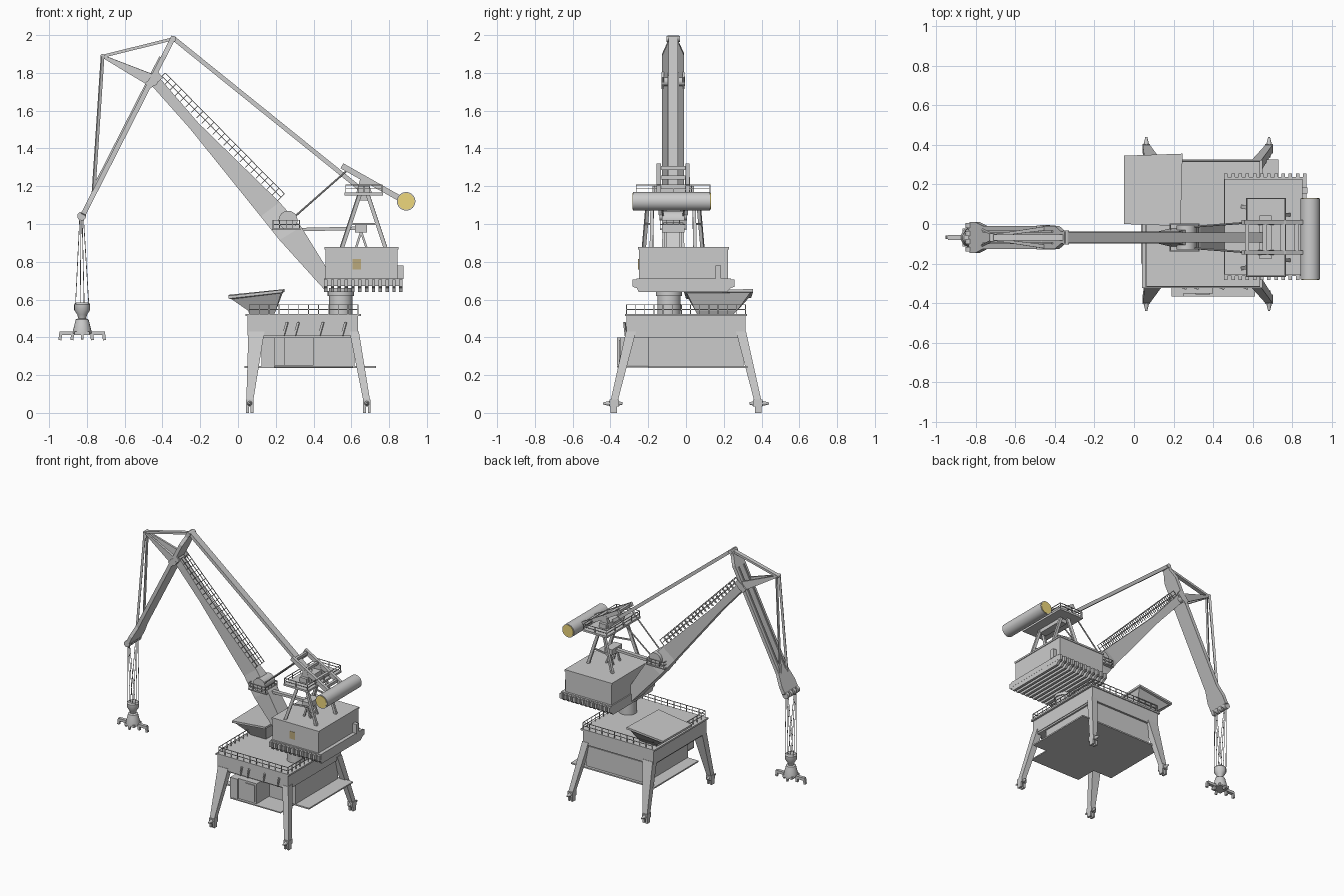
import bpy, bmesh, math
from mathutils import Vector as V

if "Cube" in bpy.data.objects:
    bpy.data.objects.remove(bpy.data.objects["Cube"])

CY = -0.068  # centre line of the slewing part


def loft(rings):
    n = len(rings[0])
    verts = [tuple(p) for r in rings for p in r]
    faces = [list(range(n)), list(range(len(verts) - n, len(verts)))]
    for k in range(len(rings) - 1):
        for i in range(n):
            j = (i + 1) % n
            faces.append([k * n + i, k * n + j, (k + 1) * n + j, (k + 1) * n + i])
    return verts, faces


def rect(x0, x1, y0, y1, z):
    return [(x0, y0, z), (x1, y0, z), (x1, y1, z), (x0, y1, z)]


def box(x0, x1, y0, y1, z0, z1):
    return loft([rect(x0, x1, y0, y1, z0), rect(x0, x1, y0, y1, z1)])


def axes(p, q):
    d = (V(q) - V(p)).normalized()
    s = d.cross(V((0, 0, 1)))
    s = s.normalized() if s.length > 1e-3 else V((0, 1, 0))
    return s, s.cross(d)


def beam(p, q, w, h, w2=None, h2=None):
    s, u = axes(p, q)
    ring = lambda c, a, b: [V(c) + s * i * a / 2 + u * j * b / 2
                            for i, j in ((-1, -1), (1, -1), (1, 1), (-1, 1))]
    return loft([ring(p, w, h), ring(q, w2 or w, h2 or h)])


def cyl(p, q, r, r2=None, n=24):
    s, u = axes(p, q)
    ring = lambda c, a: [V(c) + (s * math.cos(t * math.tau / n) + u * math.sin(t * math.tau / n)) * a
                         for t in range(n)]
    return loft([ring(p, r), ring(q, r if r2 is None else r2)])


def rail(p, q, up, step=0.05, t=0.004):
    p, q, up = V(p), V(q), V(up)
    n = max(1, round((q - p).length / step))
    out = [beam(p + up * f, q + up * f, t, t) for f in (0.5, 1)]
    return out + [beam(p.lerp(q, i / n), p.lerp(q, i / n) + up, t, t) for i in range(n + 1)]


def rail_loop(x0, x1, y0, y1, z, h, step=0.05):
    c = rect(x0, x1, y0, y1, z)
    return sum((rail(c[i], c[(i + 1) % 4], (0, 0, h), step) for i in range(4)), [])


def make(name, prims, color=None, smooth=False):
    bm = bmesh.new()
    for verts, faces in prims:
        vs = [bm.verts.new(v) for v in verts]
        for f in faces:
            bm.faces.new([vs[i] for i in f])
    bmesh.ops.recalc_face_normals(bm, faces=bm.faces)
    me = bpy.data.meshes.new(name)
    bm.to_mesh(me)
    bm.free()
    ob = bpy.data.objects.new(name, me)
    bpy.context.collection.objects.link(ob)
    if color:
        m = bpy.data.materials.new(name + "_colour")
        m.diffuse_color = color
        m.use_nodes = True
        m.node_tree.nodes["Principled BSDF"].inputs["Base Color"].default_value = m.diffuse_color
        me.materials.append(m)
    if smooth:
        bpy.context.view_layer.objects.active = ob
        ob.select_set(True)
        bpy.ops.object.shade_smooth_by_angle(angle=math.radians(35))
        ob.select_set(False)
    return ob


# Gantry legs with wheel bogies and buffers
for side, sy in (("front", -1), ("back", 1)):
    for end, cx, t0, t1 in (("left", 0.062, 0.055, 0.14), ("right", 0.682, 0.59, 0.64)):
        ys = lambda a, b: sorted((sy * a, sy * b))
        make(f"{side}_{end}_leg", [loft([rect(cx - .018, cx + .018, *ys(.362, .40), .06),
                                         rect(t0, t1, *ys(.265, .318), .43)])])
        make(f"{side}_{end}_bogie", [
            box(cx - .02, cx + .02, *ys(.355, .405), .035, .07),
            box(cx - .02, cx - .005, *ys(.365, .40), 0, .04),
            box(cx + .005, cx + .02, *ys(.365, .40), 0, .04),
            cyl((cx, sy * .40, .05), (cx, sy * .44, .05), .014, .005, 12),
            cyl((cx, sy * .36, .05), (cx, sy * .335, .05), .012, .006, 12)])

# Portal frame and lower house
make("portal_deck", [box(.05, .635, -.315, .315, .41, .52), box(.04, .65, -.322, .322, .512, .524),
                     box(.06, .63, -.3, .3, .398, .412)])
make("lower_house", [box(.125, .617, -.2, .305, .245, .40)])
make("lower_platform", [box(.035, .73, -.2, .325, .238, .248)])
make("front_cabin", [box(.19, .25, -.365, -.27, .25, .40), box(.25, .40, -.35, -.2, .25, .40),
                     box(.31, .385, -.356, -.349, .262, .385)])
make("front_walkway", [box(.19, .61, -.365, -.2, .24, .248)])
make("deck_brackets", [beam((x, -.318, .41), (x + .02, -.326, .48), .01, .012)
                       for x in (.24, .30, .43, .55)])
make("deck_railing", rail_loop(.06, .635, -.315, .315, .522, .05))

# Hopper
rim = [(-.05, 0, .62), (.235, -.01, .652), (.245, .355, .655), (-.05, .345, .625)]
make("hopper", [loft([rect(.06, .19, .06, .25, .52), rect(.055, .2, .05, .27, .54),
                      [(x * .92 + .012, y * .92 + .014, z - .018) for x, y, z in rim],
                      [(x, y, z - .015) for x, y, z in rim], rim])])

# Slewing column and machinery house
make("slewing_column", [cyl((.545, -.09, .52), (.545, -.09, .66), .062, n=32),
                        cyl((.545, -.09, .62), (.545, -.09, .645), .07, n=32)], smooth=True)
make("house_base", [box(.455, .872, -.262, .238, .672, .712)])
make("base_joists", [loft([rect(x, x + .018, -.25, .215, .64), rect(x, x + .018, -.26, .235, .66),
                           rect(x, x + .018, -.282, .256, .668), rect(x, x + .018, -.282, .256, .705)])
                     for x in [.455 + .0362 * i for i in range(12)]])
make("machinery_house", [box(.463, .845, -.25, .222, .71, .87), box(.458, .85, -.255, .227, .865, .878)])
make("house_side_box", [box(.845, .875, .155, .185, .71, .78)])
make("house_window", [box(.605, .65, -.253, -.249, .76, .815)], (.5, .4, .2, 1))

# A-frame tower
legs = []
for s in (-1, 1):
    legs += [beam((.55, CY + s * .155, .875), (.645, CY + s * .13, 1.16), .018, .02),
             beam((.78, CY + s * .115, .875), (.685, CY + s * .11, 1.16), .018, .02),
             beam((.592, CY + s * .143, 1.0), (.738, CY + s * .113, 1.0), .01, .01)]
make("tower_legs", legs)
make("tower_platform", [box(.565, .768, CY - .2, CY + .2, 1.152, 1.166),
                        box(.635, .695, CY - .11, CY + .11, 1.125, 1.2)])
make("tower_railing", rail_loop(.57, .763, CY - .195, CY + .195, 1.166, .04, .1))

# Counterweight, rocking beams and boom rods
make("beam_pedestals", [loft([rect(.625, .71, CY + o - .012, CY + o + .012, 1.16),
                              rect(.65, .68, CY + o - .012, CY + o + .012, 1.25)]) for o in (-.076, .076)])
make("rocking_beams", [beam((.55, CY + o, 1.308), (.875, CY + o, 1.125), .022, .03) for o in (-.076, .076)]
     + [beam((x, CY - .076, 1.308 - (x - .55) * .563), (x, CY + .076, 1.308 - (x - .55) * .563), .02, .02)
        for x in (.57, .66, .75, .82)])
make("counterweight", [cyl((.89, -.28, 1.12), (.89, .128, 1.12), .049, n=32)], smooth=True)
make("counterweight_caps", [cyl((.89, a, 1.12), (.89, b, 1.12), .044, n=32)
                            for a, b in ((-.284, -.279), (.127, .132))], (.85, .68, .2, 1))
make("boom_rods", [cyl((.585, CY + o, 1.29), (.29, CY + o * .7, 1.03), .005, n=8) for o in (-.076, .076)])

# Luffing drive
make("luffing_drive", [box(.62, .683, CY - .06, CY + .06, .955, .997),
                       beam((.31, CY, .97), (.63, CY, .977), .03, .018)]
     + [beam((x, CY + o, .875), (.652, CY + o, .96), .012, .012) for x in (.625, .68) for o in (-.04, .04)])

# Main boom: (upper x, z), (lower x, z), half width
sections = [((.492, .73), (.455, .655), .066), ((.335, .985), (.22, .915), .055),
            ((.22, 1.115), (.12, 1.04), .03), ((-.21, 1.535), (-.257, 1.508), .029),
            ((-.425, 1.785), (-.468, 1.745), .029)]
make("main_boom", [loft([[(u[0], CY - w, u[1]), (u[0], CY + w, u[1]), (l[0], CY + w, l[1]), (l[0], CY - w, l[1])]
                         for u, l, w in sections])])
make("boom_railing", sum((rail((.21, CY + o, 1.125), (-.42, CY + o, 1.765), (.035, 0, .035), .04)
                          for o in (-.028, .028)), []))
make("boom_pivot", [cyl((.265, CY - .06, 1.02), (.265, CY + .06, 1.02), .05)], smooth=True)
make("boom_platform", [box(.18, .33, CY - .07, CY + .07, .968, .976)]
     + rail_loop(.185, .325, CY - .068, CY + .068, .975, .045, .035))
make("boom_head", [cyl((-.45, CY - .062, 1.755), (-.45, CY + .062, 1.755), .025)]
     + [beam((-.48, CY + o, 1.73), (-.41, CY + o, 1.79), .012, .04) for o in (-.055, .055)])

# Jib: flat girder running from its tail through the boom head to the sheaves
top, low = V((-.34, CY, 1.992)), V((-.825, CY, 1.04))
s, u = axes(top, low)
stations = [(0, .03), (.04, .032), (.1, .058), (.85, .058), (.93, .078), (.985, .078), (1, .06)]
make("jib", [loft([[top.lerp(low, f) + s * a * w + u * b * .013
                    for a, b in ((-1, -1), (1, -1), (1, 1), (-1, 1))] for f, w in stations])])
make("jib_ribs", [beam(top.lerp(low, .12) + s * o + u * .016, top.lerp(low, .84) + s * o + u * .016, .008, .01)
                  for o in (-.03, .03)])
make("jib_sheaves", [cyl((-.828, CY + o - .012, 1.042), (-.828, CY + o + .012, 1.042), .023)
                     for o in (-.06, -.02, .02, .06)], smooth=True)

# Jib strut and stays
tip = (-.717, CY, 1.888)
make("jib_strut", [beam((-.455, CY + o, 1.76), (-.717, CY + o * .2, 1.888), .02, .065, .012, .014)
                   for o in (-.045, .045)] + [cyl((-.717, CY - .02, 1.888), (-.717, CY + .02, 1.888), .012, n=12)])
make("jib_stays", [beam((-.717, CY + o * .4, 1.888), (x, CY + o, z), .012, .016)
                   for o in (-.04, .04) for x, z in ((-.765, 1.165),)]
     + [beam(tip, (-.345, CY, 1.98), .03, .016)])
make("back_stay", [beam((-.34, CY, 1.982), (.68, CY, 1.16), .05, .024)])
make("jib_tail_pin", [cyl((-.343, CY - .035, 1.98), (-.343, CY + .035, 1.98), .016, n=16)])

# Hoist ropes
make("hoist_ropes", [cyl((-.828 + a * .01, CY + b * .05, 1.03), (-.825 + a * .035, CY + b * .02, .575), .002, n=6)
                     for a in (-1, -.3, .3, 1) for b in (-1, 1)])

# Grab: rotator body, neck, head and hooked spreader
prof = [(.585, .034), (.575, .042), (.545, .042), (.52, .026), (.5, .02), (.495, .034), (.47, .04), (.43, .05), (.42, .05)]
make("grab_body", [loft([[(-.825 + r * math.cos(k * math.tau / 20), CY + r * math.sin(k * math.tau / 20), z)
                          for k in range(20)] for z, r in prof])], smooth=True)
make("grab_spreader", [box(-.94, -.71, CY - .012, CY + .012, .412, .432),
                       box(-.865, -.785, CY - .045, CY + .045, .412, .43)]
     + [beam((x, CY, .43), (x + d, CY, .385), .018, .016)
        for x, d in ((-.937, -.006), (-.875, -.004), (-.775, .004), (-.713, .006))]
     + [beam((-.825, CY + o, .42), (-.825, CY + o * 1.1, .39), .014, .014) for o in (-.04, .04)])
